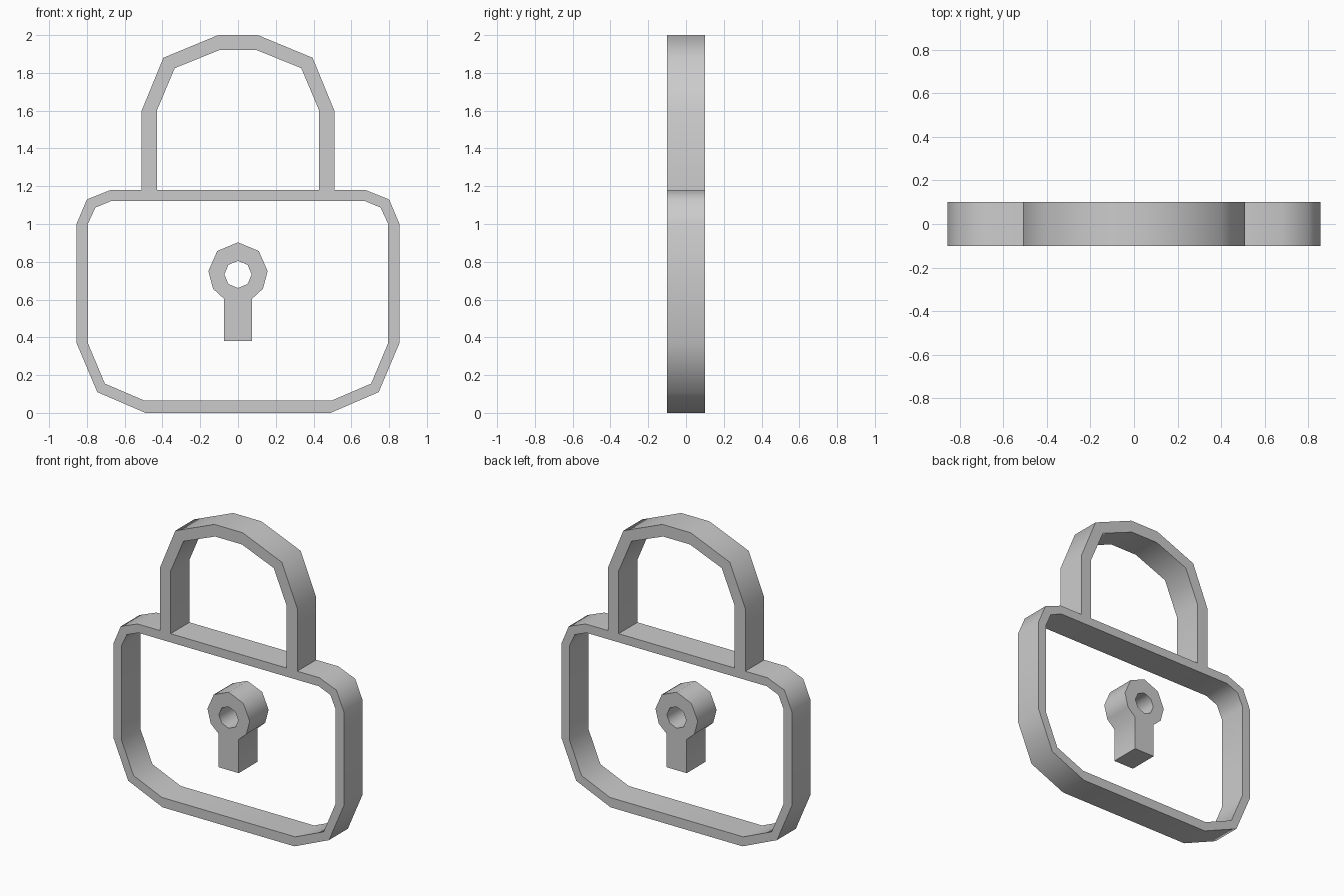
import bpy
import bmesh
import math

cube = bpy.data.objects.get("Cube")
if cube:
    bpy.data.objects.remove(cube, do_unlink=True)

DEPTH = 0.2

# Material
grey = bpy.data.materials.new("light grey")
grey.use_nodes = True
grey.diffuse_color = (0.6, 0.6, 0.6, 1)
grey.node_tree.nodes["Principled BSDF"].inputs["Base Color"].default_value = (0.6, 0.6, 0.6, 1)


def mirrored(half):
    """Close a right-hand half profile (x, z) with its mirror image."""
    return half + [(-x, z) for x, z in reversed(half) if x > 0]


def plate(name, loops):
    """Fill nested outlines, leaving holes, and thicken about y = 0."""
    bm = bmesh.new()
    edges = []
    for loop in loops:
        verts = [bm.verts.new((x, 0, z)) for x, z in loop]
        edges += [bm.edges.new((a, b)) for a, b in zip(verts, verts[1:] + verts[:1])]
    bmesh.ops.triangle_fill(bm, edges=edges, use_beauty=True)
    bmesh.ops.recalc_face_normals(bm, faces=bm.faces)
    mesh = bpy.data.meshes.new(name)
    bm.to_mesh(mesh)
    bm.free()
    mesh.materials.append(grey)
    obj = bpy.data.objects.new(name, mesh)
    bpy.context.collection.objects.link(obj)
    bpy.ops.object.select_all(action='DESELECT')
    obj.select_set(True)
    bpy.context.view_layer.objects.active = obj
    solid = obj.modifiers.new("thickness", 'SOLIDIFY')
    solid.thickness = DEPTH
    solid.offset = 0
    bpy.ops.object.modifier_apply(modifier=solid.name)
    bpy.ops.object.shade_smooth_by_angle(angle=math.radians(48))
    return obj


# Body frame and shackle, one continuous outline with two openings
outline = mirrored([(0.49, 0), (0.745, 0.11), (0.855, 0.37), (0.855, 1.0),
                    (0.80, 1.13), (0.675, 1.18), (0.51, 1.18), (0.51, 1.60),
                    (0.395, 1.88), (0.105, 2.0)])
body_opening = mirrored([(0.495, 0.065), (0.705, 0.155), (0.795, 0.37),
                         (0.795, 1.0), (0.755, 1.087), (0.67, 1.122)])
shackle_opening = mirrored([(0.43, 1.18), (0.43, 1.60), (0.335, 1.825), (0.10, 1.92)])
plate("padlock_frame", [outline, body_opening, shackle_opening])

# Keyhole: faceted head on a stem, with an eight-sided hole
keyhole = mirrored([(0.075, 0.38), (0.075, 0.605), (0.132, 0.657),
                    (0.157, 0.75), (0.11, 0.857), (0, 0.903)])
hole = [(0.072 * math.sin(i * math.pi / 4), 0.733 + 0.072 * math.cos(i * math.pi / 4))
        for i in range(8)]
plate("keyhole", [keyhole, hole])
